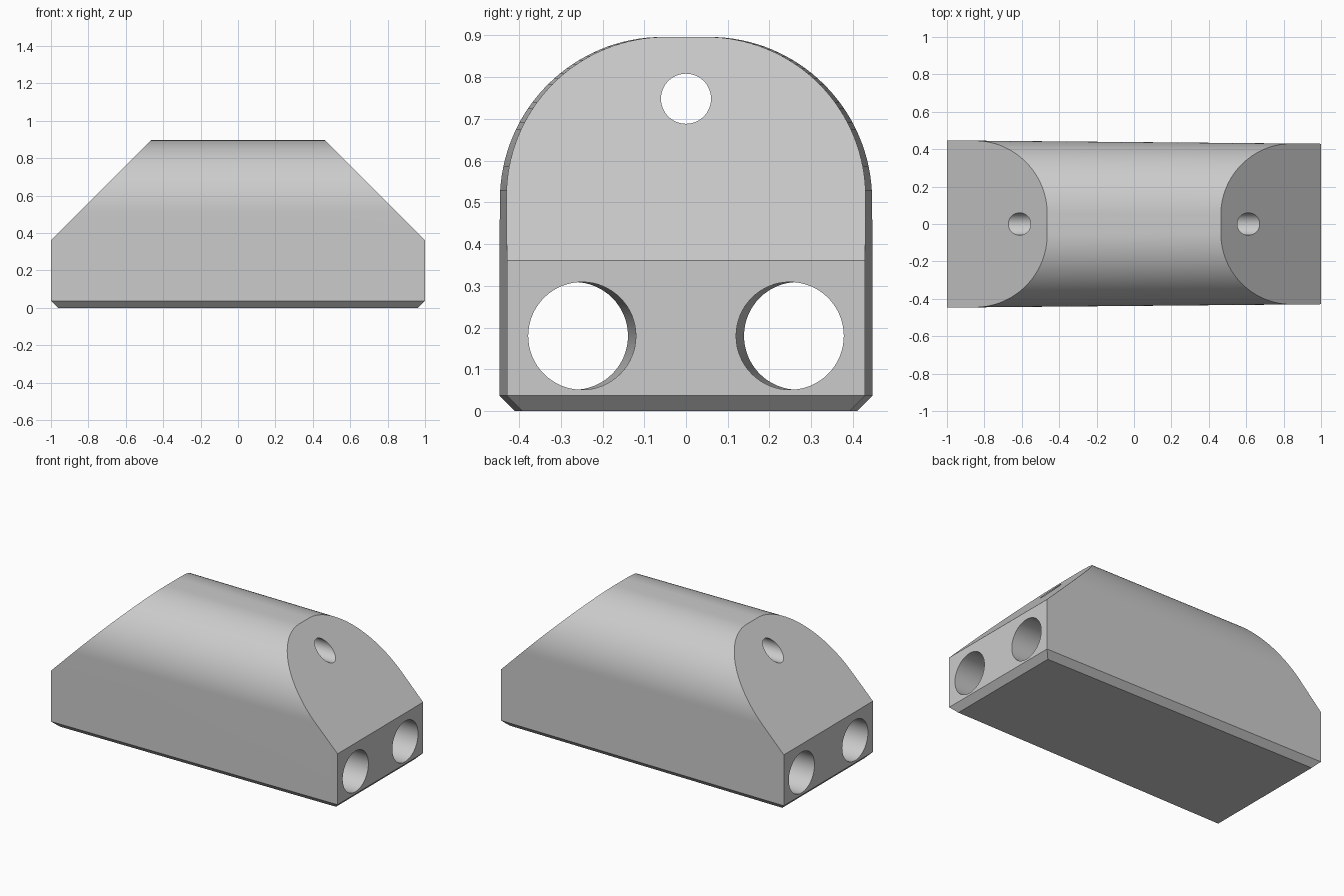
import bpy, bmesh, math
from mathutils import Vector

cube = bpy.data.objects.get("Cube")
if cube:
    bpy.data.objects.remove(cube, do_unlink=True)

HEIGHT, CHAMFER, ROUND = 0.896, 0.037, 0.386
WIDE, NARROW = 0.447, 0.429        # half widths at the -x and +x ends
STEPS = 32

grey = bpy.data.materials.new("plain grey")
grey.use_nodes = True
grey.diffuse_color = (0.6, 0.6, 0.6, 1)
grey.node_tree.nodes["Principled BSDF"].inputs["Base Color"].default_value = (0.6, 0.6, 0.6, 1)


def add_object(name, bm):
    bmesh.ops.recalc_face_normals(bm, faces=bm.faces[:])
    mesh = bpy.data.meshes.new(name)
    bm.to_mesh(mesh)
    bm.free()
    mesh.materials.append(grey)
    obj = bpy.data.objects.new(name, mesh)
    bpy.context.collection.objects.link(obj)
    return obj


def section(half_width):
    """Chamfered base, straight sides and rounded top corners."""
    right = [(half_width - CHAMFER, 0), (half_width, CHAMFER)]
    for i in range(STEPS + 1):
        a = math.pi / 2 * i / STEPS
        right.append((half_width - ROUND + ROUND * math.cos(a),
                      HEIGHT - ROUND + ROUND * math.sin(a)))
    return right + [(-y, z) for y, z in reversed(right)]


def loft(bm, rings):
    """Join two rings into a closed solid."""
    a, b = [[bm.verts.new(p) for p in ring] for ring in rings]
    n = len(a)
    for i in range(n):
        j = (i + 1) % n
        bm.faces.new((a[i], a[j], b[j], b[i]))
    bm.faces.new(a)
    bm.faces.new(b)


def slice_off(bm, point, normal):
    """Remove everything on the normal side of a plane and cap the cut."""
    geom = bm.verts[:] + bm.edges[:] + bm.faces[:]
    bmesh.ops.bisect_plane(bm, geom=geom, dist=1e-6, plane_co=point,
                           plane_no=Vector(normal).normalized(), clear_outer=True)
    bmesh.ops.holes_fill(bm, edges=[e for e in bm.edges if e.is_boundary], sides=0)


def drill(body, name, y_wide, y_narrow, z, radius):
    """Bore a round hole through the length of the body."""
    slope = (y_narrow - y_wide) / 2
    middle = (y_narrow + y_wide) / 2
    rings = []
    for x in (-1.2, 1.2):
        rings.append([(x, middle + slope * x + radius * math.cos(math.tau * i / 64),
                       z + radius * math.sin(math.tau * i / 64)) for i in range(64)])
    bm = bmesh.new()
    loft(bm, rings)
    cutter = add_object(name, bm)
    cutter.hide_render = True
    mod = body.modifiers.new(name, 'BOOLEAN')
    mod.operation = 'DIFFERENCE'
    mod.solver = 'EXACT'
    mod.object = cutter
    bpy.context.view_layer.objects.active = body
    bpy.ops.object.modifier_apply(modifier=mod.name)
    bpy.data.objects.remove(cutter, do_unlink=True)


# Tapered rounded body with sloped shoulders and chamfered ends
bm = bmesh.new()
loft(bm, [[(x, y, z) for y, z in section(w)] for x, w in ((-1, WIDE), (1, NARROW))])
for side in (-1, 1):
    slice_off(bm, (side, 0, 0.36), (side, 0, 1))
    slice_off(bm, (side, 0, CHAMFER), (side, 0, -1))
body = add_object("rounded_body", bm)

# Two large bores that follow the taper and one small upper bore
for side in (-1, 1):
    drill(body, "large_bore", side * 0.268, side * 0.249, 0.18, 0.129)
drill(body, "small_bore", 0, 0, 0.748, 0.06)

# Smooth the curves, keep the edges crisp
bpy.ops.object.select_all(action='DESELECT')
body.select_set(True)
bpy.context.view_layer.objects.active = body
bpy.ops.object.shade_smooth_by_angle(angle=math.radians(25))
